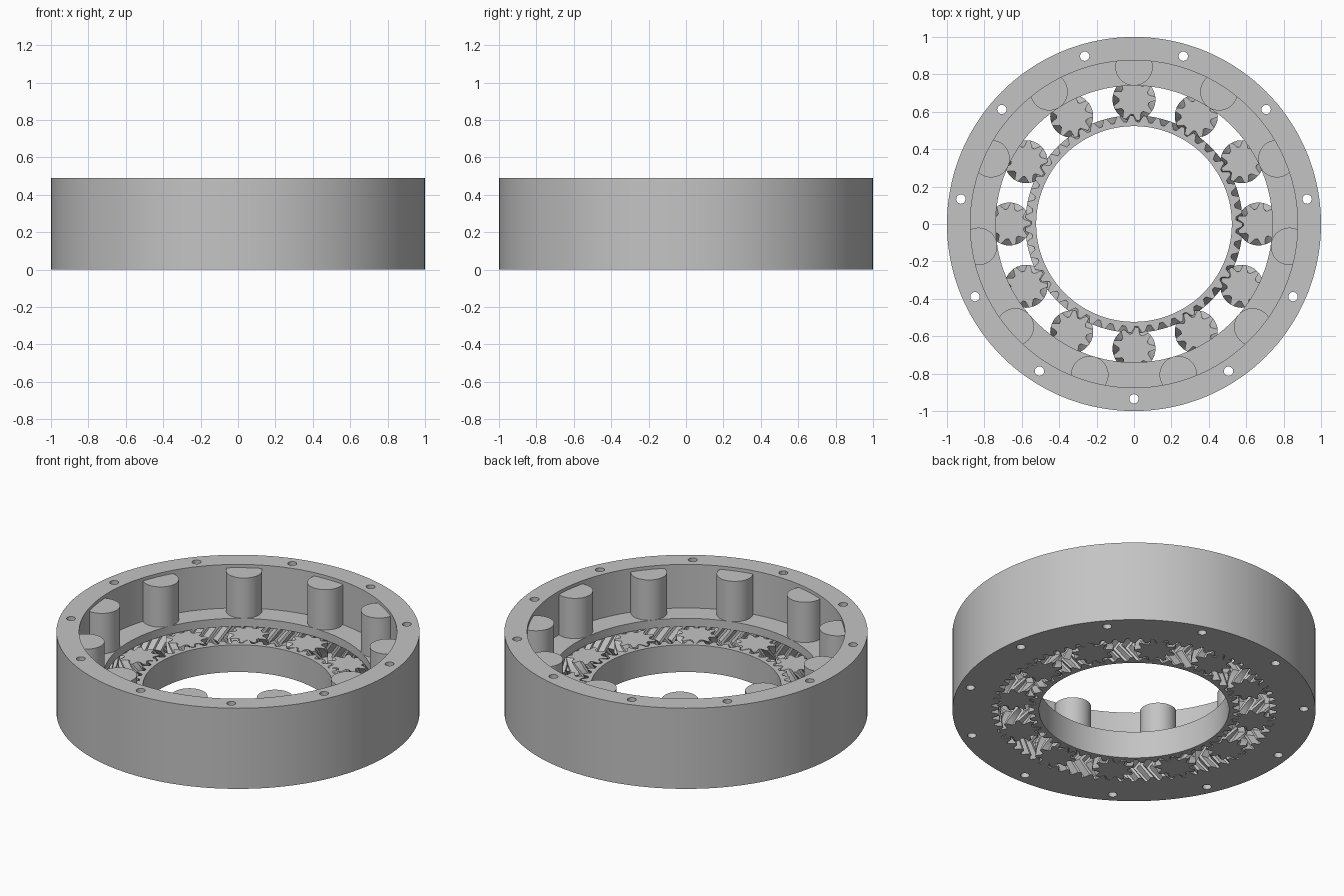
import bpy, bmesh
from math import pi, cos, sin, radians

cube = bpy.data.objects.get("Cube")
if cube:
    bpy.data.objects.remove(cube, do_unlink=True)

grey = bpy.data.materials.new("plain grey")
grey.use_nodes = True
grey.diffuse_color = (0.55, 0.55, 0.55, 1)
grey.node_tree.nodes["Principled BSDF"].inputs["Base Color"].default_value = (0.55, 0.55, 0.55, 1)

PLANETS, SCREWS = 12, 11
SUN_TEETH, PLANET_TEETH, RING_TEETH = 51, 9, 69
MODULE = 0.0222          # pitch diameter per tooth
GEAR_H = 0.165
TWIST = 0.066            # sideways shift of a tooth over half the height


def finish(name, bm, loc=(0, 0, 0), rot=0.0):
    bmesh.ops.recalc_face_normals(bm, faces=bm.faces)
    mesh = bpy.data.meshes.new(name)
    bm.to_mesh(mesh)
    bm.free()
    mesh.materials.append(grey)
    ob = bpy.data.objects.new(name, mesh)
    bpy.context.collection.objects.link(ob)
    ob.location, ob.rotation_euler.z = loc, rot
    return ob


def smooth(ob):
    bpy.ops.object.select_all(action='DESELECT')
    ob.select_set(True)
    bpy.context.view_layer.objects.active = ob
    bpy.ops.object.shade_smooth_by_angle(angle=radians(25))


def skin(bm, a, b):
    n = len(a)
    for i in range(n):
        bm.faces.new((a[i], a[(i + 1) % n], b[(i + 1) % n], b[i]))


def gear(name, teeth, hand, tip, root, z0=0.0, z1=GEAR_H, bore=None, **place):
    """Herringbone gear lofted through twisted layers."""
    bm = bmesh.new()
    pitch = teeth * MODULE / 2
    shape = ((-0.37, -root), (-0.11, tip), (0.11, tip), (0.37, -root))
    steps, loops, angles = 10, [], []
    for k in range(steps + 1):
        z = z0 + (z1 - z0) * k / steps
        turn = hand * TWIST / pitch * abs(2 * k / steps - 1)
        angles = [(t + f) * 2 * pi / teeth + turn for t in range(teeth) for f, _ in shape]
        radii = [pitch + r for _, r in shape] * teeth
        loops.append([bm.verts.new((r * cos(a), r * sin(a), z)) for a, r in zip(angles, radii)])
    for a, b in zip(loops, loops[1:]):
        skin(bm, a, b)
    if bore:
        low, high = [[bm.verts.new((bore * cos(a), bore * sin(a), z)) for a in angles]
                     for z in (z0, z1)]
        skin(bm, low, high)
        skin(bm, loops[0], low)
        skin(bm, loops[-1], high)
    else:
        bm.faces.new(loops[0])
        bm.faces.new(loops[-1])
    return finish(name, bm, **place)


def cylinder(name, radius, z0, z1, x, y, segments=48):
    bm = bmesh.new()
    bmesh.ops.create_cone(bm, cap_ends=True, segments=segments,
                          radius1=radius, radius2=radius, depth=z1 - z0)
    return finish(name, bm, (x, y, (z0 + z1) / 2))


def cut(ob, cutter):
    mod = ob.modifiers.new("cut", 'BOOLEAN')
    mod.operation, mod.solver, mod.object = 'DIFFERENCE', 'EXACT', cutter
    bpy.context.view_layer.update()
    bpy.context.view_layer.objects.active = ob
    bpy.ops.object.modifier_apply(modifier=mod.name)
    bpy.data.objects.remove(cutter, do_unlink=True)


# Outer housing: stepped ring
bm = bmesh.new()
profile = [(1, 0), (1, 0.49), (0.875, 0.49), (0.875, 0.225), (0.74, 0.225), (0.74, 0)]
SEG = 144
loops = [[bm.verts.new((r * cos(2 * pi * i / SEG), r * sin(2 * pi * i / SEG), z))
          for i in range(SEG)] for r, z in profile]
for a, b in zip(loops, loops[1:] + loops[:1]):
    skin(bm, a, b)
housing = finish("outer_housing", bm)

# Internal teeth under the lip
cut(housing, gear("ring_cutter", RING_TEETH, -1, 0.019, 0.019, -0.004, 0.175))

# Screw holes and pillars alternate around the wall
for i in range(SCREWS):
    a = -pi / 2 + 2 * pi * i / SCREWS
    cut(housing, cylinder("hole_cutter", 0.025, -0.1, 0.6,
                          0.935 * cos(a), 0.935 * sin(a), 20))
    pillar = cylinder(f"pillar_{i + 1}", 0.1, 0.215, 0.47, -0.84 * cos(a), -0.84 * sin(a))
    smooth(pillar)
smooth(housing)

# Central ring gear with a wide bore
smooth(gear("sun_gear", SUN_TEETH, 1, 0.015, 0.019, bore=0.523))

# Planet gears, each turned to mesh with the sun and the housing
orbit = (SUN_TEETH + PLANET_TEETH) * MODULE / 2
for i in range(PLANETS):
    a = 2 * pi * i / PLANETS
    spin = a + pi + (SUN_TEETH * a - pi) / PLANET_TEETH
    smooth(gear(f"planet_gear_{i + 1}", PLANET_TEETH, -1, 0.015, 0.019,
                loc=(orbit * cos(a), orbit * sin(a), 0), rot=spin))
